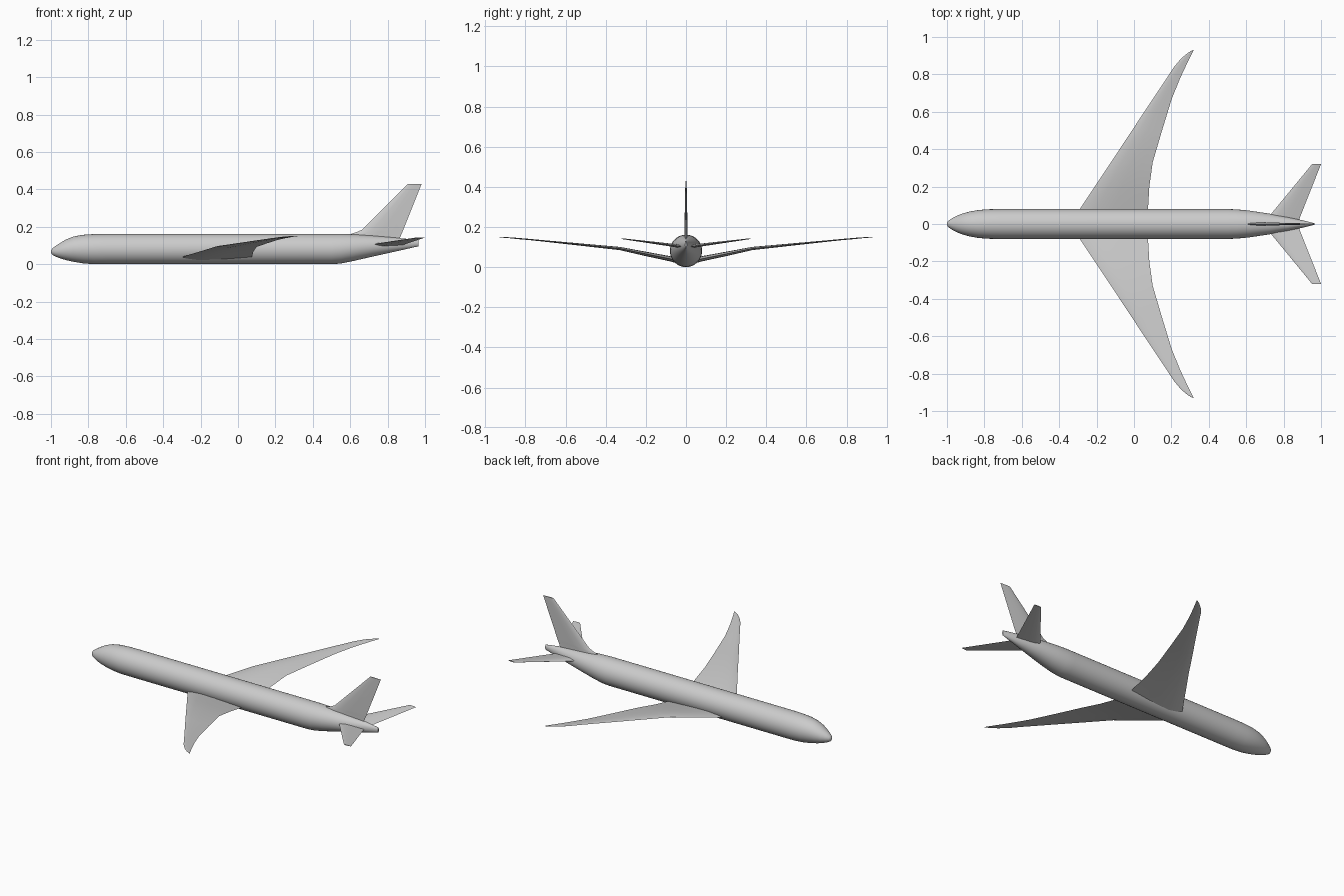
import bpy, bmesh, math

cube = bpy.data.objects.get("Cube")
if cube:
    bpy.data.objects.remove(cube, do_unlink=True)

grey = bpy.data.materials.new("light grey")
grey.use_nodes = True
grey.diffuse_color = (0.6, 0.6, 0.6, 1)
grey.node_tree.nodes["Principled BSDF"].inputs["Base Color"].default_value = (0.6, 0.6, 0.6, 1)


def loft(name, rings, angle=35):
    """Skin a row of closed rings and cap both ends."""
    bm = bmesh.new()
    loops = [[bm.verts.new(p) for p in ring] for ring in rings]
    n = len(loops[0])
    for a, b in zip(loops, loops[1:]):
        for i in range(n):
            j = (i + 1) % n
            bm.faces.new((a[i], a[j], b[j], b[i]))
    bm.faces.new(loops[0])
    bm.faces.new(loops[-1])
    bmesh.ops.recalc_face_normals(bm, faces=bm.faces)
    mesh = bpy.data.meshes.new(name)
    bm.to_mesh(mesh)
    bm.free()
    mesh.materials.append(grey)
    obj = bpy.data.objects.new(name, mesh)
    bpy.context.collection.objects.link(obj)
    bpy.ops.object.select_all(action='DESELECT')
    obj.select_set(True)
    bpy.context.view_layer.objects.active = obj
    bpy.ops.object.shade_smooth_by_angle(angle=math.radians(angle))
    return obj


# Thin aerofoil outline: chord fraction and half thickness
UPPER = [(0.06, 0.5), (0.25, 1), (0.5, 0.85), (0.75, 0.45)]
FOIL = [(0, 0)] + UPPER + [(1, 0)] + [(c, -t) for c, t in reversed(UPPER)]


def foil(lead, trail, half):
    return [(lead + (trail - lead) * c, half * t) for c, t in FOIL]


def mirrored_wing(name, stations):
    """Stations: span y, height z, leading x, trailing x, half thickness."""
    rings = [[(x, y, z + t) for x, t in foil(lead, trail, half)]
             for y, z, lead, trail, half in stations]
    obj = loft(name, rings)
    mod = obj.modifiers.new("both sides", 'MIRROR')
    mod.use_axis = (False, True, False)
    mod.use_mirror_merge = False
    return obj


# Fuselage: x, bottom z, top z, half width
body = [
    (-1.0, 0.062, 0.074, 0.006), (-0.992, 0.05, 0.085, 0.018),
    (-0.975, 0.041, 0.098, 0.029), (-0.95, 0.031, 0.114, 0.043),
    (-0.92, 0.022, 0.132, 0.055), (-0.88, 0.013, 0.148, 0.066),
    (-0.83, 0.005, 0.157, 0.075), (-0.77, 0.0, 0.161, 0.079),
    (-0.7, 0.0, 0.162, 0.08), (0.5, 0.0, 0.162, 0.08),
    (0.55, 0.004, 0.162, 0.078), (0.62, 0.018, 0.16, 0.071),
    (0.72, 0.041, 0.153, 0.056), (0.82, 0.063, 0.144, 0.037),
    (0.9, 0.081, 0.136, 0.02), (0.965, 0.096, 0.128, 0.004),
]
SIDES = 32
rings = []
for x, low, high, width in body:
    rings.append([(x, width * math.cos(a), (low + high) / 2 + (high - low) / 2 * math.sin(a))
                  for a in (2 * math.pi * i / SIDES for i in range(SIDES))])
loft("fuselage", rings, 50)

# Swept main wings with raked tips
mirrored_wing("main_wings", [
    (0.0, 0.022, -0.34, 0.07, 0.015),
    (0.08, 0.042, -0.29, 0.075, 0.013),
    (0.2, 0.066, -0.21, 0.082, 0.011),
    (0.33, 0.093, -0.123, 0.1, 0.008),
    (0.5, 0.11, -0.011, 0.15, 0.006),
    (0.67, 0.127, 0.102, 0.202, 0.004),
    (0.78, 0.138, 0.175, 0.247, 0.003),
    (0.84, 0.143, 0.214, 0.275, 0.003),
    (0.885, 0.147, 0.252, 0.297, 0.002),
    (0.915, 0.149, 0.288, 0.312, 0.002),
    (0.93, 0.15, 0.314, 0.32, 0.001),
])

# Horizontal tailplanes
mirrored_wing("tailplanes", [
    (0.0, 0.1, 0.69, 0.874, 0.009),
    (0.05, 0.107, 0.73, 0.893, 0.008),
    (0.32, 0.142, 0.952, 1.0, 0.002),
])

# Upright fin with a low fillet at its front: z, leading x, trailing x, half thickness
fin = [(0.125, 0.58, 0.86, 0.008), (0.162, 0.605, 0.874, 0.008),
       (0.172, 0.635, 0.879, 0.008), (0.185, 0.664, 0.884, 0.008),
       (0.43, 0.91, 0.982, 0.003)]
loft("tail_fin", [[(x, t, z) for x, t in foil(lead, trail, half)]
                  for z, lead, trail, half in fin])
